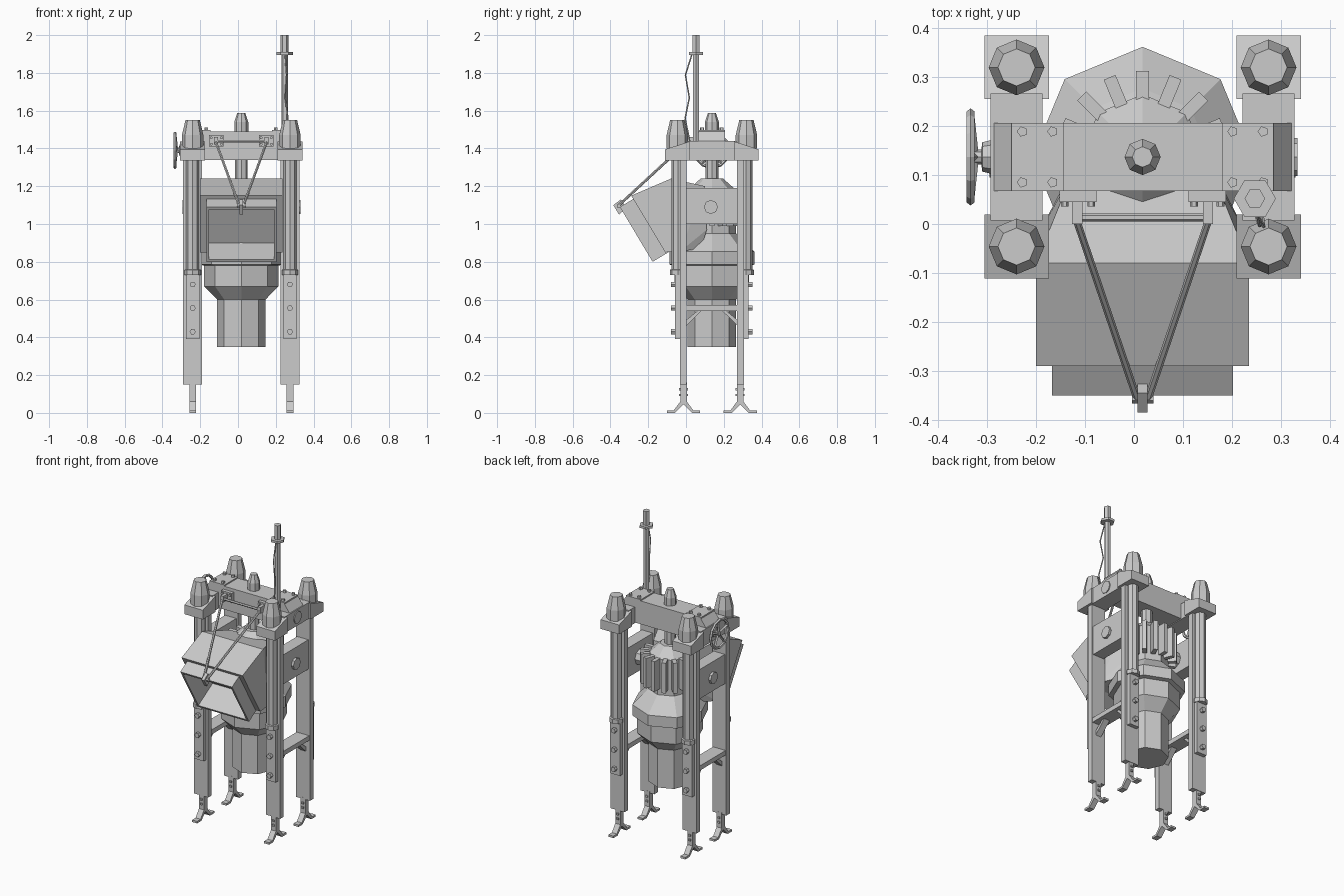
import bpy, bmesh, math
from mathutils import Vector, Matrix

if "Cube" in bpy.data.objects:
    bpy.data.objects.remove(bpy.data.objects["Cube"])

CX, CY = 0.0175, 0.137          # machine axis
SIDES = (-1, 1)


def finish(name, bm):
    bmesh.ops.recalc_face_normals(bm, faces=bm.faces)
    me = bpy.data.meshes.new(name)
    bm.to_mesh(me)
    bm.free()
    ob = bpy.data.objects.new(name, me)
    bpy.context.collection.objects.link(ob)
    return ob


def box(name, lo, hi):
    bm = bmesh.new()
    lo, hi = Vector(lo), Vector(hi)
    size = hi - lo
    bmesh.ops.create_cube(bm, size=1, matrix=Matrix.Translation((lo + hi) / 2)
                          @ Matrix.Diagonal((abs(size.x), abs(size.y), abs(size.z), 1)))
    return finish(name, bm)


def prism(name, pts, a, b, axis='X'):
    """Extrude a (y,z) profile along x, or an (x,z) profile along y."""
    bm = bmesh.new()
    put = (lambda p, t: (t, p[0], p[1])) if axis == 'X' else (lambda p, t: (p[0], t, p[1]))
    r1 = [bm.verts.new(put(p, a)) for p in pts]
    r2 = [bm.verts.new(put(p, b)) for p in pts]
    bm.faces.new(r1)
    bm.faces.new(r2)
    for i in range(len(pts)):
        j = (i + 1) % len(pts)
        bm.faces.new((r1[i], r1[j], r2[j], r2[i]))
    return finish(name, bm)


def lathe(name, prof, origin, n=8, direction=(0, 0, 1), phase=0.0):
    """Turn (radius, height) pairs about a direction, with n flat sides."""
    bm = bmesh.new()
    m = Matrix.Translation(origin) @ Vector(direction).to_track_quat('Z', 'Y').to_matrix().to_4x4()
    rings = [[bm.verts.new(m @ Vector((r * math.cos(phase + 2 * math.pi * i / n),
                                       r * math.sin(phase + 2 * math.pi * i / n), h)))
              for i in range(n)] for r, h in prof]
    bm.faces.new(rings[0])
    bm.faces.new(rings[-1])
    for u, v in zip(rings, rings[1:]):
        for i in range(n):
            j = (i + 1) % n
            bm.faces.new((u[i], u[j], v[j], v[i]))
    return finish(name, bm)


def rod(name, p, q, r, n=6):
    d = Vector(q) - Vector(p)
    return lathe(name, [(r, 0), (r, d.length)], p, n, d)


def boolean(ob, other, op):
    m = ob.modifiers.new("bool", 'BOOLEAN')
    m.operation, m.object, m.solver = op, other, 'EXACT'
    bpy.context.view_layer.objects.active = ob
    bpy.ops.object.modifier_apply(modifier=m.name)
    bpy.data.objects.remove(other)


# four legs with feet, columns and caps
for sx in SIDES:
    x = CX + sx * 0.2575
    for sy in SIDES:
        Y = lambda o: CY + sy * o
        box("leg_bar", (x - 0.05, Y(0.134), 0.15), (x + 0.05, Y(0.17), 1.36))
        lathe("leg_column", [(0.043, 0.73), (0.043, 0.757), (0.034, 0.76), (0.034, 1.35)], (x, Y(0.18), 0))
        box("leg_plate", (x - 0.035, Y(0.165), 0.39), (x + 0.035, Y(0.195), 0.73))
        for z in (0.43, 0.555, 0.68):
            rod("leg_bolt", (x, Y(0.19), z), (x, Y(0.216), z), 0.016)
        # splayed foot
        yf = Y(0.15)
        half = [(0.017, 0.16), (0.017, 0.06), (0.052, 0.013), (0.088, 0.013), (0.088, 0.0), (0.045, 0.0), (0, 0.045)]
        prism("foot", [(yf + a, b) for a, b in half] + [(yf - a, b) for a, b in half[-2::-1]], x - 0.018, x + 0.018)
        for z in (0.095, 0.125):
            box("foot_bolt", (x - 0.007, yf - 0.024, z - 0.006), (x + 0.007, yf + 0.024, z + 0.006))
        # corner block and cap
        prism("corner_block", [(Y(0.248), 1.335), (Y(0.248), 1.395), (Y(0.118), 1.437), (Y(0.118), 1.335)],
              x - 0.066, x + 0.066)
        lathe("corner_cap", [(0.057, 1.40), (0.057, 1.47), (0.038, 1.55)], (x, Y(0.183), 0))
        # gusset under the side brace
        prism("brace_gusset", [(Y(0.137), 0.46), (Y(0.137), 0.49), (Y(0.065), 0.55), (Y(0.045), 0.55)],
              x - 0.02, x + 0.02)
    prism("side_beam", [(CY - 0.13, 1.335), (CY - 0.13, 1.44), (CY + 0.13, 1.44), (CY + 0.13, 1.335)],
          x - 0.053, x + 0.053)
    box("side_brace", (x - 0.045, CY - 0.14, 0.54), (x + 0.045, CY + 0.14, 0.57))
    # trunnion carrying the motor
    box("trunnion_block", (x - 0.04, CY - 0.137, 1.0), (x + 0.04, CY + 0.132, 1.19))
    rod("trunnion_bolt", (x, CY - 0.005, 1.09), (x + sx * 0.055, CY - 0.005, 1.09), 0.037, 8)
    rod("trunnion_shaft", (CX, CY, 1.09), (x, CY, 1.09), 0.05, 8)

# top cross beam with bolted plates and centre knob
prism("cross_beam", [(-0.29, 1.34), (-0.29, 1.435), (-0.25, 1.49), (0.285, 1.49), (0.325, 1.435), (0.325, 1.34)],
      0.067, 0.206, 'Y')
for sx in SIDES:
    xp = CX + sx * 0.215
    box("beam_plate", (xp - 0.053, 0.067, 1.485), (xp + 0.053, 0.206, 1.498))
    for dx in SIDES:
        for dy in SIDES:
            lathe("beam_bolt", [(0.011, 1.49), (0.011, 1.512)], (xp + dx * 0.031, CY + dy * 0.052, 0), 5)
lathe("centre_knob", [(0.037, 1.48), (0.037, 1.54), (0.021, 1.588)], (CX, CY, 0))
rod("shaft_end", (0.30, CY, 1.39), (0.334, CY, 1.39), 0.039, 8)

# hand wheel on the left
bpy.ops.mesh.primitive_torus_add(location=(-0.334, CY, 1.39), rotation=(0, math.pi / 2, 0), major_segments=12,
                                 minor_segments=5, major_radius=0.09, minor_radius=0.009)
bpy.context.object.name = "wheel_rim"
for i in range(5):
    a = math.tau * i / 5
    rod("wheel_spoke", (-0.325, CY, 1.39), (-0.334, CY + 0.088 * math.sin(a), 1.39 + 0.088 * math.cos(a)), 0.008, 4)
lathe("wheel_hub", [(0.036, 0), (0.03, 0.025), (0.015, 0.027), (0.015, 0.05)], (-0.285, CY, 1.39), 8, (-1, 0, 0))

# motor body with cooling fins
lathe("motor_body", [(0.128, 0.35), (0.128, 0.60), (0.197, 0.67), (0.197, 0.78), (0.225, 0.785), (0.225, 0.855),
                     (0.14, 0.94), (0.128, 0.95), (0.128, 1.18), (0.06, 1.24), (0.034, 1.24), (0.034, 1.36)],
      (CX, CY, 0))
for i in range(9):
    fin = box("motor_fin", (0.10, -0.013, 0.99), (0.176, 0.013, 1.185))
    fin.matrix_world = Matrix.Translation((CX, CY, 0)) @ Matrix.Rotation(math.pi * i / 8, 4, 'Z')

# hood with an open slanted chute
bm = bmesh.new()
for y, z, w in ((-0.29, 1.15, .218), (-0.08, 1.24, .218), (-0.11, 0.85, .218), (-0.03, 0.855, .218),
                (0.10, 1.20, .145), (0.11, 0.97, .145), (0.08, 0.87, .145)):
    for s in SIDES:
        bm.verts.new((CX + s * w, y, z))
bmesh.ops.convex_hull(bm, input=bm.verts)
bmesh.ops.dissolve_limit(bm, angle_limit=0.02, verts=bm.verts, edges=bm.edges)
hood = finish("hood", bm)
A, B = Vector((-0.35, 1.09)), Vector((-0.177, 0.80))
e = (B - A).normalized()
n = Vector((-e.y, e.x))
slab = prism("chute", [A, B, B + n * 0.13, A + n * 0.13], CX - 0.185, CX + 0.185)
boolean(hood, slab, 'UNION')
A, B = A + e * 0.015, B - e * 0.015
cutter = prism("chute_cutter", [A - n * 0.05, B - n * 0.05, B + n * 0.17, A + n * 0.17], CX - 0.172, CX + 0.172)
cutter.hide_render = True
boolean(hood, cutter, 'DIFFERENCE')

# V-shaped stay rods from beam brackets to the chute lip
for s in SIDES:
    xb = CX + s * 0.118
    xo = xb + s * 0.014
    box("stay_bracket", (xo - 0.038, 0.045, 1.41), (xo + 0.038, 0.07, 1.47))
    for dx in SIDES:
        for z in (1.423, 1.457):
            rod("bracket_bolt", (xo + dx * 0.027, 0.05, z), (xo + dx * 0.027, 0.036, z), 0.008)
    box("stay_clevis", (xb + s * 0.005, 0.0, 1.42), (xb + s * 0.026, 0.05, 1.46))
    rod("stay_rod", (CX + s * 0.135, 0.008, 1.435), (CX + s * 0.012, -0.355, 1.10), 0.0075)
rod("stay_cross_tube", (CX - 0.135, 0.013, 1.438), (CX + 0.135, 0.013, 1.438), 0.008)
prism("stay_lug", [(-0.385, 1.10), (-0.355, 1.05), (-0.315, 1.085), (-0.345, 1.13)], CX - 0.01, CX + 0.01)
rod("stay_pin", (CX - 0.022, -0.355, 1.095), (CX + 0.022, -0.355, 1.095), 0.012)

# exhaust pole with collar and loose cable
lathe("pole", [(0.018, 1.36), (0.018, 1.895), (0.043, 1.895), (0.043, 1.91), (0.021, 1.91), (0.021, 2.0)],
      (0.247, 0.052, 0), 6)
pts = [(.25, .03, 1.895), (.257, -.003, 1.79), (.25, .018, 1.67), (.265, -.005, 1.56), (.262, .02, 1.44),
       (.247, .05, 1.40)]
for p, q in zip(pts, pts[1:]):
    rod("pole_cable", p, q, 0.004, 5)
